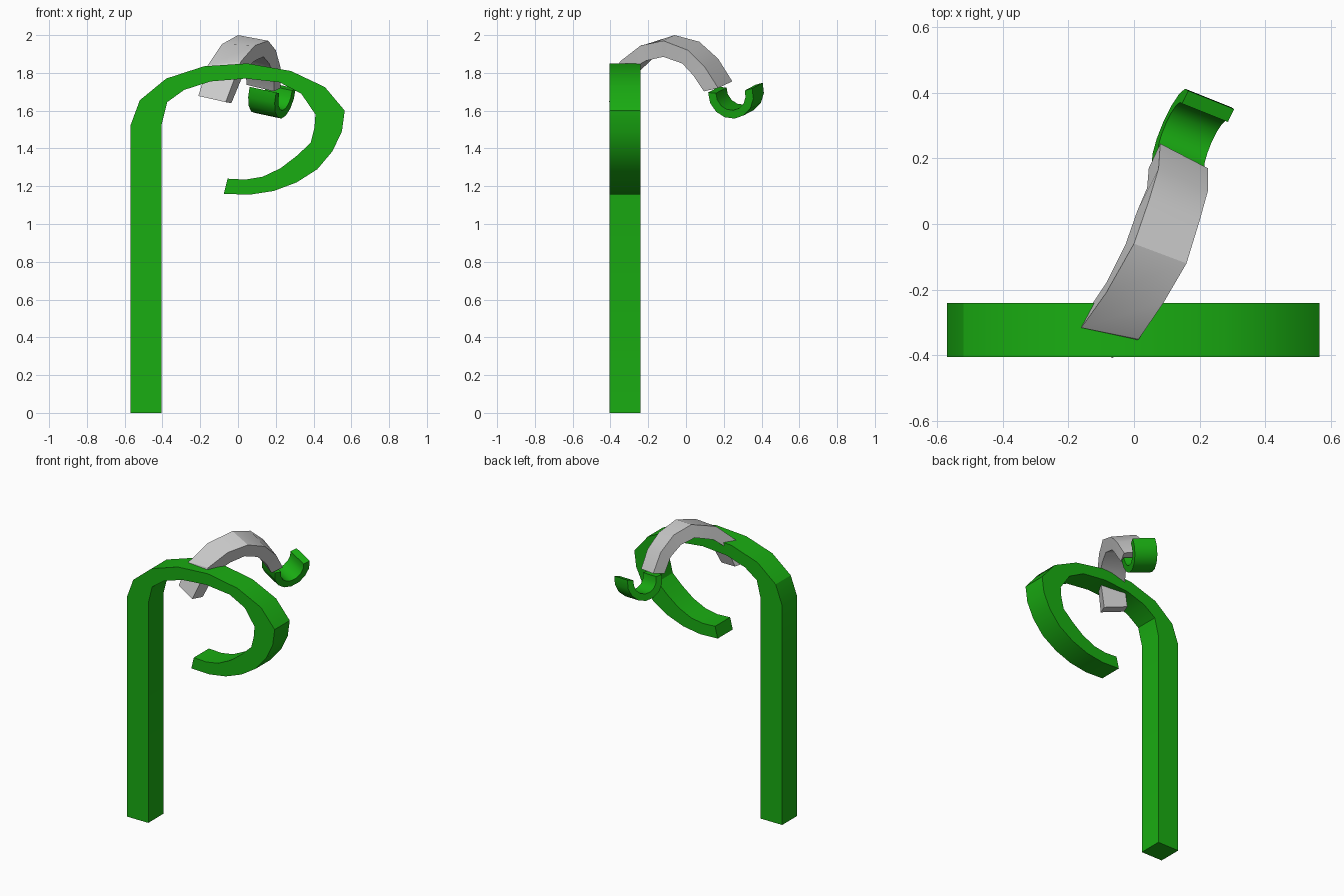
import bpy, bmesh, math
from mathutils import Vector as V

if "Cube" in bpy.data.objects:
    bpy.data.objects.remove(bpy.data.objects["Cube"])

green = bpy.data.materials.new("green")
green.diffuse_color = (0.01, 0.42, 0.006, 1)
green.use_nodes = True
green.node_tree.nodes["Principled BSDF"].inputs["Base Color"].default_value = green.diffuse_color


def loft(name, rings, mat=None):
    """Skin a list of four-corner rings and cap both ends."""
    bm = bmesh.new()
    rows = [[bm.verts.new(p) for p in r] for r in rings]
    for a, b in zip(rows, rows[1:]):
        for i in range(4):
            j = (i + 1) % 4
            bm.faces.new((a[i], a[j], b[j], b[i]))
    bm.faces.new(rows[0])
    bm.faces.new(rows[-1])
    bmesh.ops.recalc_face_normals(bm, faces=bm.faces[:])
    me = bpy.data.meshes.new(name)
    bm.to_mesh(me)
    bm.free()
    ob = bpy.data.objects.new(name, me)
    bpy.context.collection.objects.link(ob)
    if mat:
        me.materials.append(mat)
    bpy.ops.object.select_all(action='DESELECT')
    ob.select_set(True)
    bpy.context.view_layer.objects.active = ob
    bpy.ops.object.shade_smooth_by_angle(angle=math.radians(30))
    return ob


# Post with curled top: outer and inner outline in the front plane
outer = [(-.57, 0), (-.57, 1.52), (-.52, 1.655), (-.38, 1.77), (-.18, 1.835), (.05, 1.85),
         (.28, 1.81), (.46, 1.725), (.565, 1.6), (.55, 1.49), (.5, 1.385),
         (.42, 1.29), (.31, 1.22), (.19, 1.175), (.06, 1.155), (-.075, 1.16)]
inner = [(-.405, 0), (-.405, 1.525), (-.375, 1.645), (-.285, 1.71), (-.145, 1.755), (.04, 1.77),
         (.22, 1.75), (.335, 1.69), (.41, 1.58), (.405, 1.51), (.385, 1.43),
         (.31, 1.36), (.225, 1.295), (.13, 1.25), (.04, 1.235), (-.055, 1.24)]
Y0, Y1 = -.405, -.24
loft("curled_post", [[(ox, Y0, oz), (ox, Y1, oz), (ix, Y1, iz), (ix, Y0, iz)]
                     for (ox, oz), (ix, iz) in zip(outer, inner)], green)

# Arched band: outer left edge, outer right edge, thickness offset
band = [((-.21, -.35, 1.678), (-.065, -.408, 1.645), (.03, .07, -.005)),
        ((-.16, -.315, 1.84), (.015, -.35, 1.86), (.025, .06, -.04)),
        ((-.085, -.21, 1.952), (.09, -.24, 1.945), (0, .03, -.08)),
        ((0, -.06, 2.0), (.16, -.12, 1.97), (-.025, 0, -.085)),
        ((.045, .07, 1.965), (.2, .01, 1.92), (-.035, -.03, -.07)),
        ((.075, .17, 1.875), (.225, .1, 1.83), (-.035, -.06, -.045)),
        ((.08, .245, 1.755), (.225, .17, 1.72), (-.035, -.075, -.018))]
loft("arched_band", [[V(l), V(r), V(r) + V(t), V(l) + V(t)] for l, r, t in band])

# Small upturned hook at the end of the band
centre = V((.18, .265, 1.70))
along = V((.39, .92, 0))
up = V((.19, -.07, .98))
half = V((.07, -.028, -.015))
rings = []
for i in range(9):
    a = math.radians(175 + i * 200 / 8)
    ray = along * math.cos(a) + up * math.sin(a)
    o, n = centre + ray * .13, centre + ray * .085
    rings.append([o - half, o + half, n + half, n - half])
loft("end_hook", rings, green)
